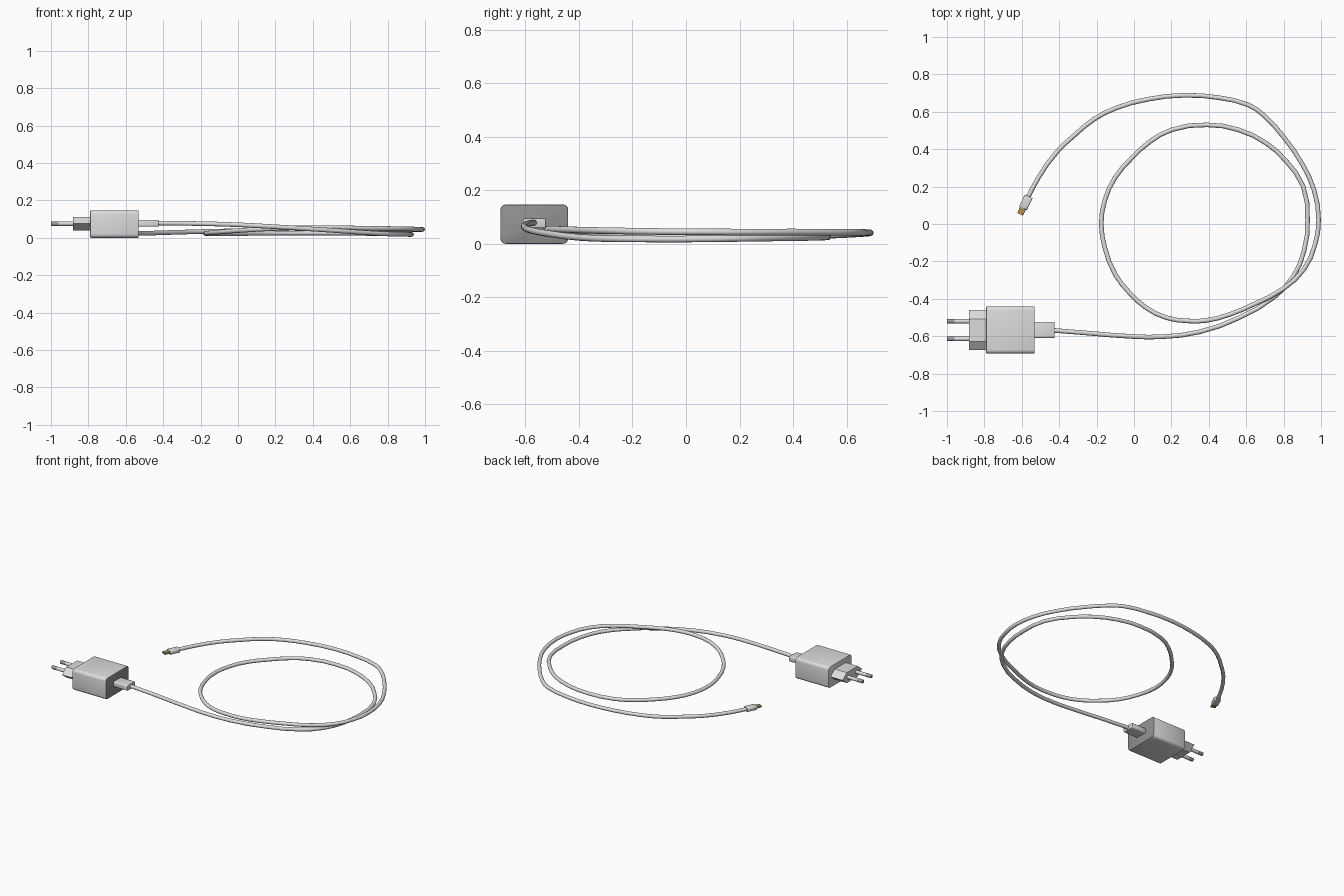
import bpy, bmesh, math
from mathutils import Vector, Matrix

if "Cube" in bpy.data.objects:
    bpy.data.objects.remove(bpy.data.objects["Cube"])


def mat(name, rgb):
    m = bpy.data.materials.new(name)
    m.diffuse_color = (*rgb, 1)
    m.use_nodes = True
    m.node_tree.nodes["Principled BSDF"].inputs["Base Color"].default_value = m.diffuse_color
    return m


WHITE = mat("soft white plastic", (0.72, 0.72, 0.72))
GREY = mat("grey plastic", (0.28, 0.28, 0.28))
METAL = mat("grey metal", (0.33, 0.33, 0.33))
GOLD = mat("gold contact", (0.45, 0.29, 0.06))


def finish(name, bm, material, matrix=None):
    bmesh.ops.recalc_face_normals(bm, faces=bm.faces)
    me = bpy.data.meshes.new(name)
    bm.to_mesh(me)
    bm.free()
    ob = bpy.data.objects.new(name, me)
    bpy.context.collection.objects.link(ob)
    me.materials.append(material)
    if matrix:
        ob.matrix_world = matrix
    return ob


def smooth(ob):
    bpy.ops.object.select_all(action='DESELECT')
    ob.select_set(True)
    bpy.context.view_layer.objects.active = ob
    bpy.ops.object.shade_smooth_by_angle(angle=math.radians(32))


def box(name, lo, hi, material, long_bevel=0, bevel=0, matrix=None):
    """Box with edges along x rounded first, then a small bevel on the ends."""
    lo, hi = Vector(lo), Vector(hi)
    bm = bmesh.new()
    bmesh.ops.create_cube(bm, size=1)
    for v in bm.verts:
        v.co = (lo + hi) / 2 + Vector(a * b for a, b in zip(v.co, hi - lo))
    if long_bevel:
        edges = [e for e in bm.edges
                 if abs(e.verts[0].co.x - e.verts[1].co.x) > 1e-5]
        bmesh.ops.bevel(bm, geom=edges, offset=long_bevel, segments=4,
                        profile=0.5, affect='EDGES')
    if bevel:
        edges = [e for e in bm.edges
                 if abs(e.verts[0].co.x - e.verts[1].co.x) < 1e-5]
        bmesh.ops.bevel(bm, geom=edges, offset=bevel, segments=2,
                        profile=0.5, affect='EDGES')
    ob = finish(name, bm, material, matrix)
    smooth(ob)
    return ob


def rod(name, x0, x1, y, z, r, material, tip=0.0):
    """Cylinder along x with a rounded end at x0."""
    bm = bmesh.new()
    bmesh.ops.create_cone(bm, cap_ends=True, segments=24, radius1=r, radius2=r,
                          depth=x1 - x0,
                          matrix=Matrix.Translation(((x0 + x1) / 2, y, z))
                          @ Matrix.Rotation(math.pi / 2, 4, 'Y'))
    if tip:
        edges = [e for e in bm.edges if all(v.co.x < x0 + 1e-4 for v in e.verts)]
        bmesh.ops.bevel(bm, geom=edges, offset=tip, segments=3,
                        profile=0.5, affect='EDGES')
    smooth(finish(name, bm, material))


YC, ZC = -0.567, 0.076

# Charger housing with a darker socket end
body = box("charger_body", (-0.79, -0.693, 0), (-0.532, -0.44, 0.147),
           WHITE, 0.02, 0.004)
body.data.materials.append(GREY)
for p in body.data.polygons:
    if p.normal.x > 0.5:
        p.material_index = 1

# Flat hexagonal wall plug block
bm = bmesh.new()
profile = [(-0.107, 0), (-0.06, 0.036), (0.06, 0.036),
           (0.107, 0), (0.06, -0.036), (-0.06, -0.036)]
rings = [[bm.verts.new((x, YC + y, ZC + z)) for y, z in profile]
         for x in (-0.883, -0.787)]
for ring in rings:
    bm.faces.new(ring)
for i in range(6):
    j = (i + 1) % 6
    bm.faces.new((rings[0][i], rings[0][j], rings[1][j], rings[1][i]))
smooth(finish("plug_block", bm, WHITE))

# Two pins: insulated sleeve and metal tip
for label, side in (("left", 1), ("right", -1)):
    y = YC + side * 0.047
    rod(label + "_pin_sleeve", -0.966, -0.88, y, ZC, 0.0118, WHITE)
    rod(label + "_pin_tip", -1.0, -0.96, y, ZC, 0.0122, METAL, 0.004)

# Cable plug at the charger
box("charger_cable_plug", (-0.54, -0.609, 0.06), (-0.425, -0.523, 0.096),
    WHITE, 0.008, 0.003)

# Cable: from the charger, once round the loop, then out to the free end
path = [(-0.44, -0.568, .079), (-0.25, -0.583, .077), (0.0, -0.602, .07),
        (0.15, -0.603, .062), (0.35, -0.577, .05), (0.56, -0.502, .036),
        (0.75, -0.39, .023), (0.852, -0.28, .019), (0.91, -0.14, .018),
        (0.928, 0.02, .018), (0.905, 0.2, .02), (0.81, 0.34, .022),
        (0.71, 0.43, .023), (0.56, 0.503, .025), (0.39, 0.53, .026),
        (0.2, 0.503, .025), (0.085, 0.44, .024), (-0.015, 0.35, .022),
        (-0.1, 0.25, .022), (-0.155, 0.13, .022), (-0.175, 0.0, .023),
        (-0.155, -0.13, .026), (-0.1, -0.27, .031), (-0.025, -0.367, .037),
        (0.065, -0.448, .043), (0.17, -0.5, .049), (0.28, -0.518, .053),
        (0.385, -0.516, .054), (0.51, -0.484, .054), (0.65, -0.425, .052),
        (0.80, -0.345, .05), (0.91, -0.24, .048), (0.968, -0.11, .046),
        (0.987, 0.02, .045), (0.963, 0.18, .044), (0.9, 0.32, .044),
        (0.8, 0.465, .044), (0.69, 0.585, .043), (0.615, 0.635, .043),
        (0.455, 0.675, .042), (0.267, 0.688, .041), (0.08, 0.668, .039),
        (-0.096, 0.62, .036), (-0.214, 0.56, .033), (-0.32, 0.473, .03),
        (-0.41, 0.388, .027), (-0.51, 0.25, .024), (-0.571, 0.135, .023)]
cu = bpy.data.curves.new("cable", 'CURVE')
cu.dimensions = '3D'
cu.bevel_depth = 0.0122
cu.bevel_resolution = 6
cu.resolution_u = 2
cu.use_fill_caps = True
sp = cu.splines.new('BEZIER')
sp.bezier_points.add(len(path) - 1)
for p, co in zip(sp.bezier_points, path):
    p.co = co
    p.handle_left_type = p.handle_right_type = 'AUTO'
cable = bpy.data.objects.new("cable", cu)
bpy.context.collection.objects.link(cable)
cu.materials.append(WHITE)
bpy.context.view_layer.objects.active = cable
bpy.ops.object.select_all(action='DESELECT')
cable.select_set(True)
bpy.ops.object.convert(target='MESH')
smooth(bpy.context.view_layer.objects.active)

# Free end connector, local x points out of the cable
frame = (Matrix.Translation((-0.563, 0.148, 0.023))
         @ Matrix.Rotation(math.atan2(-0.09, -0.043), 4, 'Z'))
box("connector_grip", (0, -0.023, -0.014), (0.071, 0.023, 0.014),
    WHITE, 0.008, 0.003, frame)
box("connector_tip", (0.068, -0.017, -0.006), (0.107, 0.017, 0.006),
    METAL, 0.003, 0, frame)
for label, s in (("upper", 1), ("lower", -1)):
    box(label + "_contacts", (0.073, -0.014, s * 0.006 - 0.001),
        (0.104, 0.014, s * 0.006 + 0.001), GOLD, 0, 0, frame)
